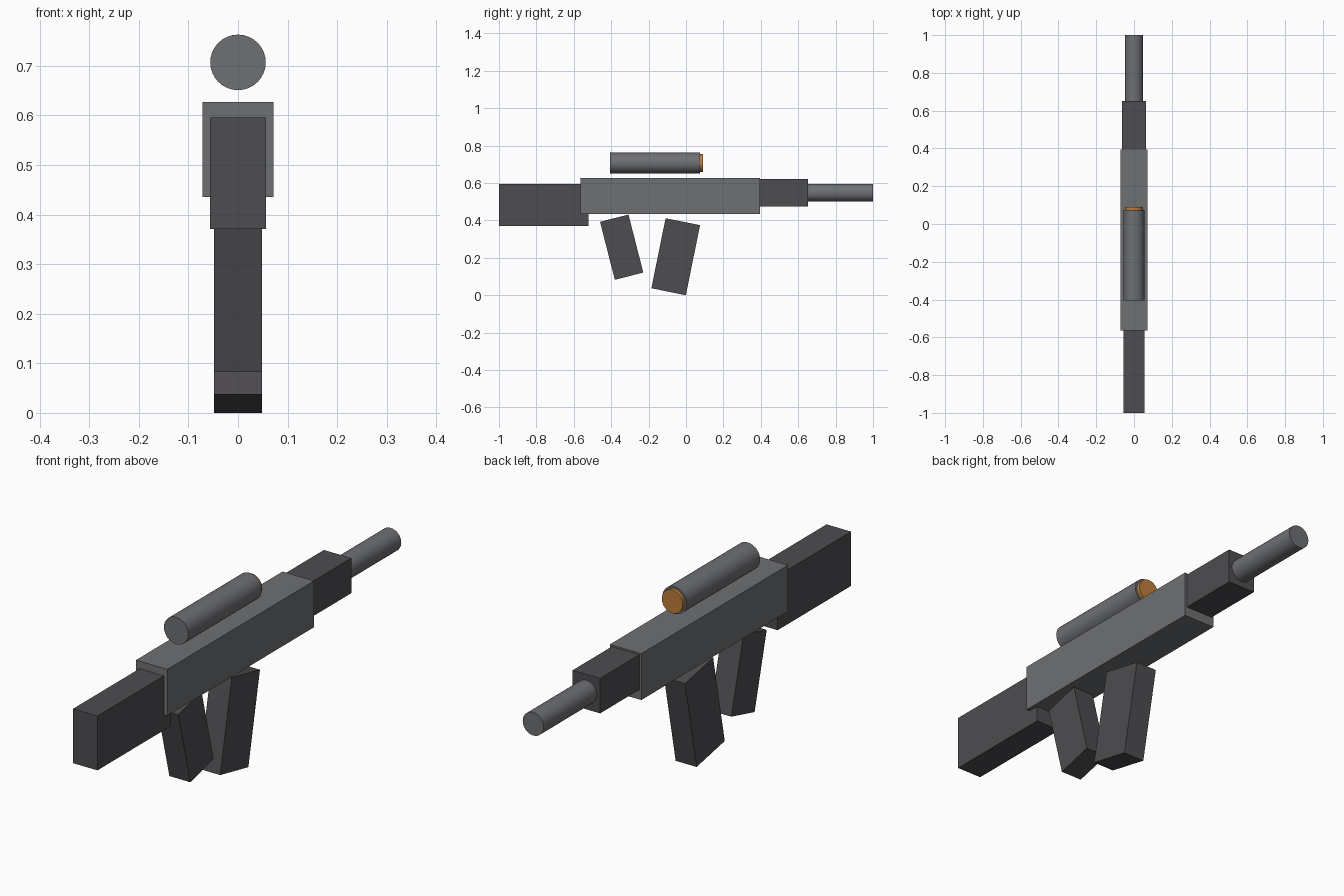
import bpy
import math

if "Cube" in bpy.data.objects:
    bpy.data.objects.remove(bpy.data.objects["Cube"], do_unlink=True)


def material(name, color):
    mat = bpy.data.materials.new(name)
    mat.use_nodes = True
    mat.diffuse_color = (*color, 1)
    mat.node_tree.nodes["Principled BSDF"].inputs["Base Color"].default_value = (*color, 1)
    return mat


grey = material("grey_metal", (0.155, 0.16, 0.17))
dark = material("dark_polymer", (0.075, 0.072, 0.08))
amber = material("amber_glass", (0.52, 0.21, 0.045))


def box(name, size, center, mat, tilt=0):
    """Box of full size (x, y, z), tilted about the x axis."""
    bpy.ops.mesh.primitive_cube_add(size=1, location=center)
    obj = bpy.context.object
    obj.name = name
    obj.scale = size
    bpy.ops.object.transform_apply(location=False, rotation=False, scale=True)
    obj.rotation_euler.x = tilt
    obj.data.materials.append(mat)
    return obj


def tube(name, radius, y_start, y_end, z, mat):
    """Solid cylinder running along y."""
    bpy.ops.mesh.primitive_cylinder_add(
        vertices=32, radius=radius, depth=y_end - y_start,
        location=(0, (y_start + y_end) / 2, z), rotation=(math.pi / 2, 0, 0))
    obj = bpy.context.object
    obj.name = name
    obj.data.materials.append(mat)
    bpy.ops.object.shade_smooth_by_angle()
    return obj


# Main body, stock and handguard
box("receiver", (0.144, 0.96, 0.192), (0, -0.085, 0.531), grey)
box("stock", (0.112, 0.48, 0.225), (0, -0.76, 0.483), dark)
box("handguard", (0.126, 0.29, 0.145), (0, 0.507, 0.548), dark)

# Tilted grip and magazine
box("grip", (0.096, 0.157, 0.32), (0, -0.344, 0.257), dark, 0.25)
box("magazine", (0.096, 0.188, 0.382), (0, -0.055, 0.206), dark, -0.2)

# Barrel, scope and lens
tube("barrel", 0.048, 0.6, 1.0, 0.548, grey)
tube("scope", 0.056, -0.405, 0.075, 0.707, grey)
tube("scope_lens", 0.048, 0.06, 0.09, 0.707, amber)
